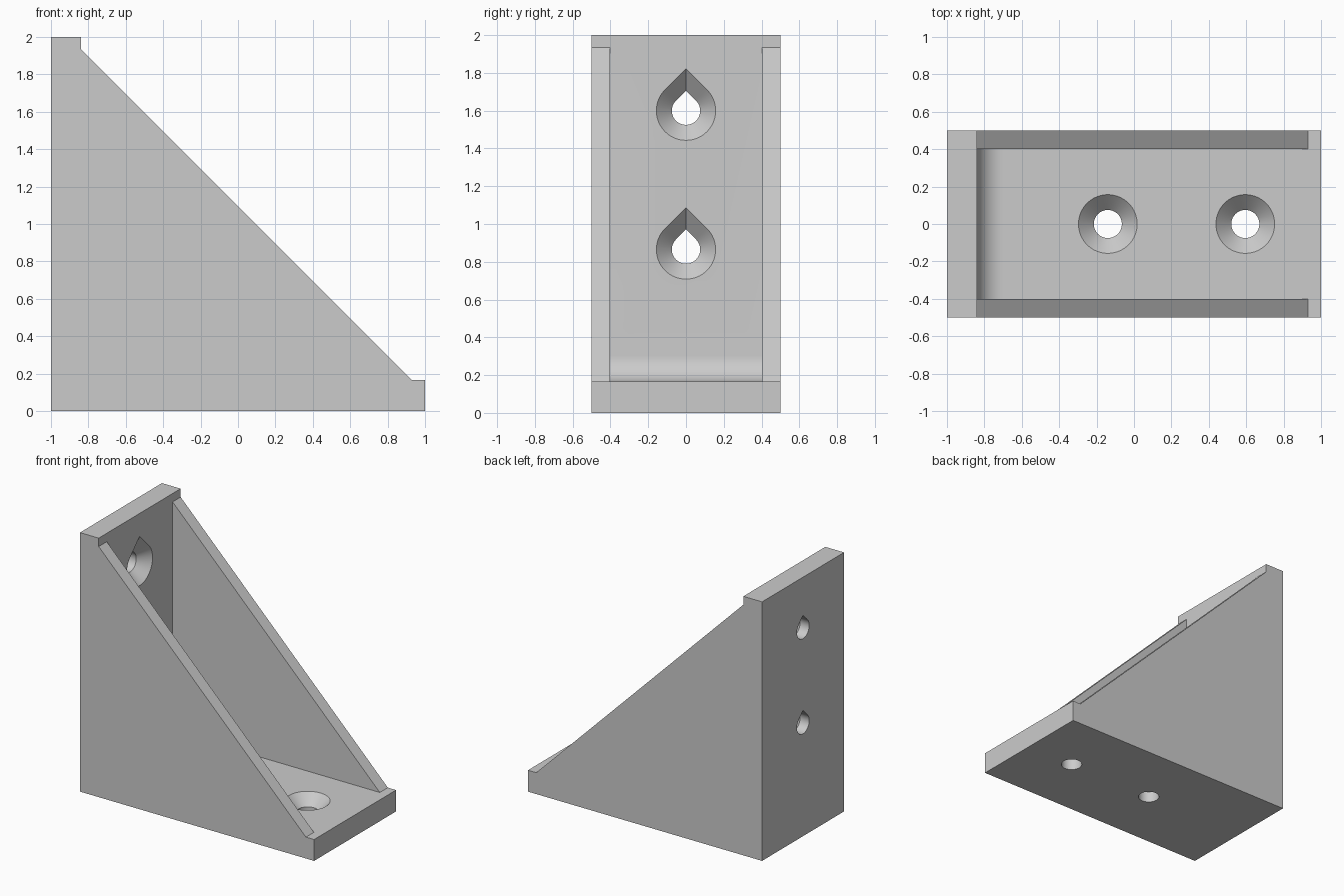
import bpy, bmesh, math
from mathutils import Matrix, Vector

old = bpy.data.objects.get("Cube")
if old:
    bpy.data.objects.remove(old, do_unlink=True)

WALL = -0.84    # inner face of the upright plate
FLOOR = 0.165   # upper face of the base plate

grey = bpy.data.materials.new("light grey")
grey.use_nodes = True
grey.diffuse_color = (0.6, 0.6, 0.6, 1)
grey.node_tree.nodes["Principled BSDF"].inputs["Base Color"].default_value = (0.6, 0.6, 0.6, 1)


def loft(name, rings):
    """Closed solid through rings with equal point counts."""
    bm = bmesh.new()
    loops = [[bm.verts.new(p) for p in ring] for ring in rings]
    for a, b in zip(loops, loops[1:]):
        for i in range(len(a)):
            j = (i + 1) % len(a)
            bm.faces.new((a[i], a[j], b[j], b[i]))
    bm.faces.new(loops[0])
    bm.faces.new(loops[-1])
    bmesh.ops.recalc_face_normals(bm, faces=bm.faces)
    mesh = bpy.data.meshes.new(name)
    bm.to_mesh(mesh)
    bm.free()
    mesh.materials.append(grey)
    obj = bpy.data.objects.new(name, mesh)
    bpy.context.collection.objects.link(obj)
    return obj


def prism(name, outline, half_width):
    return loft(name, [[(x, y, z) for x, z in outline] for y in (-half_width, half_width)])


def screw_hole(name, matrix, teardrop):
    """Countersunk hole along local z; a teardrop has its point towards local y."""
    rings = []
    for radius, depth in ((0.177, 0.02), (0.075, -0.082), (0.075, -0.25)):
        ring = []
        for i in range(64):
            a = 2 * math.pi * i / 64
            r = radius
            if teardrop and abs(a - math.pi / 2) < math.pi / 4:
                r = radius / math.cos(math.pi / 4 - abs(a - math.pi / 2))
            ring.append(matrix @ Vector((r * math.cos(a), r * math.sin(a), depth)))
        rings.append(ring)
    return loft(name, rings)


# Solid triangular body with a lip at each end of the slope
bracket = prism("corner_bracket", [(-1, 0), (1, 0), (1, FLOOR), (0.93, FLOOR),
                                   (WALL, 1.935), (WALL, 2), (-1, 2)], 0.5)

# Pocket between the side gussets, with a rounded inner corner
R = 0.14
fillet = [(WALL + R - R * math.cos(a), FLOOR + R - R * math.sin(a))
          for a in (math.pi / 2 * i / 16 for i in range(17))]
cutters = [prism("pocket_cutter", fillet + [(1.2, FLOOR), (1.2, 2.2), (WALL, 2.2)], 0.402)]

# Round holes in the base, teardrop holes in the upright
for i, d in enumerate((-0.14, 0.595)):
    cutters.append(screw_hole(f"base_hole_cutter_{i}", Matrix.Translation((d, 0, FLOOR)), False))
    facing = Matrix(((0, 0, 1, WALL), (1, 0, 0, 0), (0, 1, 0, d + 1.005), (0, 0, 0, 1)))
    cutters.append(screw_hole(f"wall_hole_cutter_{i}", facing, True))

bpy.ops.object.select_all(action="DESELECT")
bpy.context.view_layer.objects.active = bracket
bracket.select_set(True)
for cutter in cutters:
    cut = bracket.modifiers.new(cutter.name, "BOOLEAN")
    cut.operation = "DIFFERENCE"
    cut.solver = "EXACT"
    cut.object = cutter
    bpy.ops.object.modifier_apply(modifier=cut.name)
    bpy.data.objects.remove(cutter, do_unlink=True)

bpy.ops.object.shade_smooth_by_angle(angle=math.radians(30))
